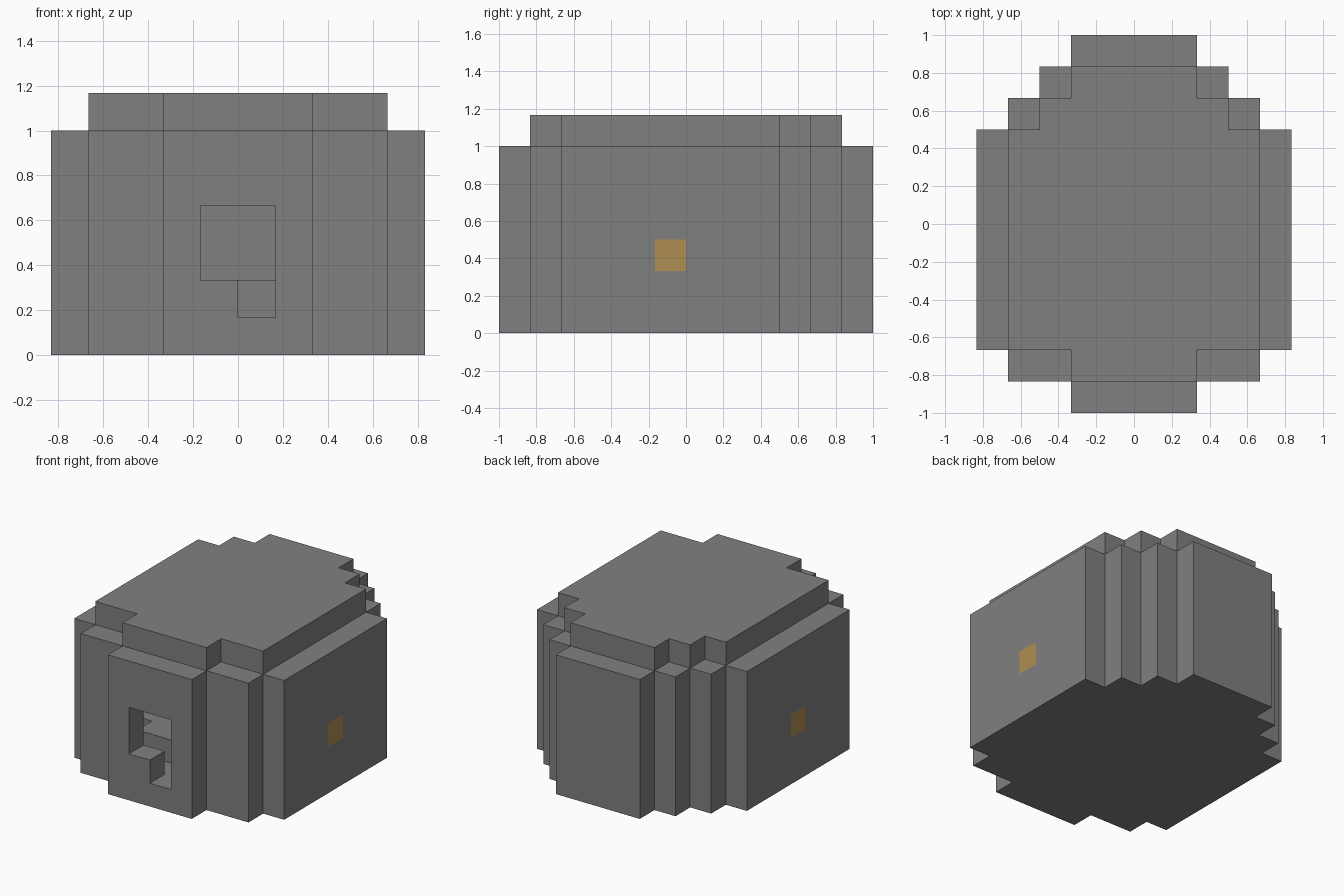
import bpy
import bmesh
from mathutils import Vector

cube = bpy.data.objects.get("Cube")
if cube:
    bpy.data.objects.remove(cube, do_unlink=True)

UNIT = 1 / 6


def material(name, rgb):
    m = bpy.data.materials.new(name)
    m.use_nodes = True
    m.diffuse_color = (*rgb, 1)
    m.node_tree.nodes["Principled BSDF"].inputs["Base Color"].default_value = (*rgb, 1)
    return m


grey = material("stone_grey", (0.216, 0.216, 0.216))
amber = material("amber", (0.434, 0.275, 0.084))

# Stepped footprint: half width of each one-block row from front to back
half_widths = [2, 4] + [5] * 7 + [4, 3, 2]
footprint = {(x, row - 6) for row, w in enumerate(half_widths) for x in range(-w, w)}


def inset(cells):
    """Shrink a footprint by one block on every side."""
    return {(x, y) for x, y in cells
            if {(x + 1, y), (x - 1, y), (x, y + 1), (x, y - 1)} <= cells}


cavity = inset(footprint)
plinth = inset(cavity)


def add_blocks(cells, z_range):
    return {(x, y, z) for x, y in cells for z in z_range}


# Entrance: square opening with a notch below its left half
entrance = {(x, -6, z) for x in (-1, 0) for z in (2, 3)} | {(0, -6, 1)}

parts = {
    "base_slab": add_blocks(footprint, range(1)),
    "outer_walls": add_blocks(footprint - cavity, range(1, 6)) - entrance,
    "inner_floor": add_blocks(plinth, range(1, 2)),
    "roof_cap": add_blocks(cavity, range(6, 7)),
}
occupied = set().union(*parts.values())


def build(name, blocks):
    """Make a mesh from the exposed sides of a set of blocks."""
    bm = bmesh.new()
    for block in sorted(blocks):
        centre = Vector(block) + Vector((0.5, 0.5, 0.5))
        for axis in range(3):
            for sign in (-1, 1):
                normal = Vector((0, 0, 0))
                normal[axis] = sign
                if tuple(int(c) for c in Vector(block) + normal) in occupied:
                    continue
                u = Vector((0, 0, 0))
                u[(axis + 1) % 3] = 0.5
                v = normal.cross(u)
                mid = centre + normal * 0.5
                corners = (mid - u - v, mid + u - v, mid + u + v, mid - u + v)
                face = bm.faces.new([bm.verts.new(c * UNIT) for c in corners])
                # Amber square on the outside of each side wall
                outside = axis == 0 and abs(mid.x) == 5
                if outside and block[1] == -1 and block[2] == 2:
                    face.material_index = 1
    bmesh.ops.remove_doubles(bm, verts=bm.verts, dist=0.001)
    mesh = bpy.data.meshes.new(name)
    bm.to_mesh(mesh)
    bm.free()
    mesh.materials.append(grey)
    mesh.materials.append(amber)
    bpy.context.collection.objects.link(bpy.data.objects.new(name, mesh))


for part_name, part_blocks in parts.items():
    build(part_name, part_blocks)
